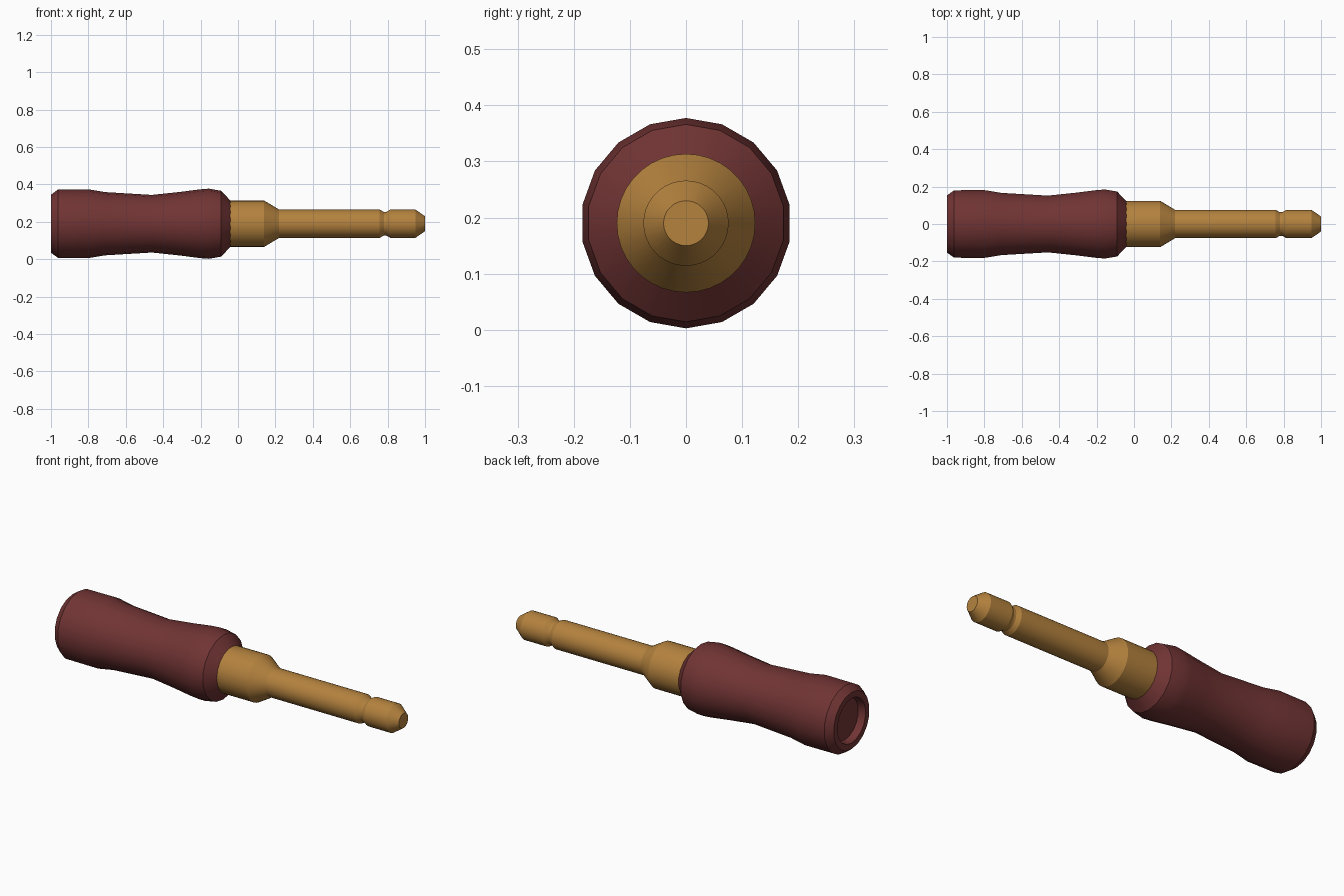
import bpy, bmesh, math

if "Cube" in bpy.data.objects:
    bpy.data.objects.remove(bpy.data.objects["Cube"])

AXIS_Z = 0.19


def material(name, rgb):
    m = bpy.data.materials.new(name)
    m.diffuse_color = (*rgb, 1.0)
    m.use_nodes = True
    m.node_tree.nodes["Principled BSDF"].inputs["Base Color"].default_value = m.diffuse_color
    return m


def lathe(name, profile, sides, mat):
    """Revolve (x, radius) points around the long axis, capping both ends."""
    bm = bmesh.new()
    rings = []
    for x, r in profile:
        ring = []
        for i in range(sides):
            a = 2 * math.pi * i / sides
            ring.append(bm.verts.new((x, r * math.sin(a), AXIS_Z + r * math.cos(a))))
        rings.append(ring)
    for a, b in zip(rings, rings[1:]):
        for i in range(sides):
            j = (i + 1) % sides
            bm.faces.new((a[i], a[j], b[j], b[i]))
    bm.faces.new(rings[0])
    bm.faces.new(rings[-1])
    bmesh.ops.recalc_face_normals(bm, faces=bm.faces)
    mesh = bpy.data.meshes.new(name)
    bm.to_mesh(mesh)
    bm.free()
    mesh.materials.append(mat)
    ob = bpy.data.objects.new(name, mesh)
    bpy.context.collection.objects.link(ob)
    bpy.ops.object.select_all(action='DESELECT')
    ob.select_set(True)
    bpy.context.view_layer.objects.active = ob
    bpy.ops.object.shade_smooth_by_angle(angle=math.radians(25))
    return ob


red = material("dark red plastic", (0.165, 0.034, 0.034))
gold = material("gold metal", (0.456, 0.223, 0.048))

# Waisted grip with a recessed rear end
lathe("grip", [(-0.96, 0.115), (-1.0, 0.122), (-1.0, 0.155), (-0.962, 0.183),
               (-0.80, 0.184), (-0.71, 0.169), (-0.46, 0.154), (-0.31, 0.170),
               (-0.20, 0.184), (-0.155, 0.1875), (-0.09, 0.176), (-0.04, 0.123)], 18, red)

# Metal pin: collar, taper, shaft, groove and chamfered tip
lathe("pin", [(-0.06, 0.1235), (0.14, 0.1235), (0.22, 0.076), (0.757, 0.076),
              (0.78, 0.063), (0.793, 0.063), (0.815, 0.076), (0.948, 0.076),
              (1.0, 0.040)], 36, gold)
